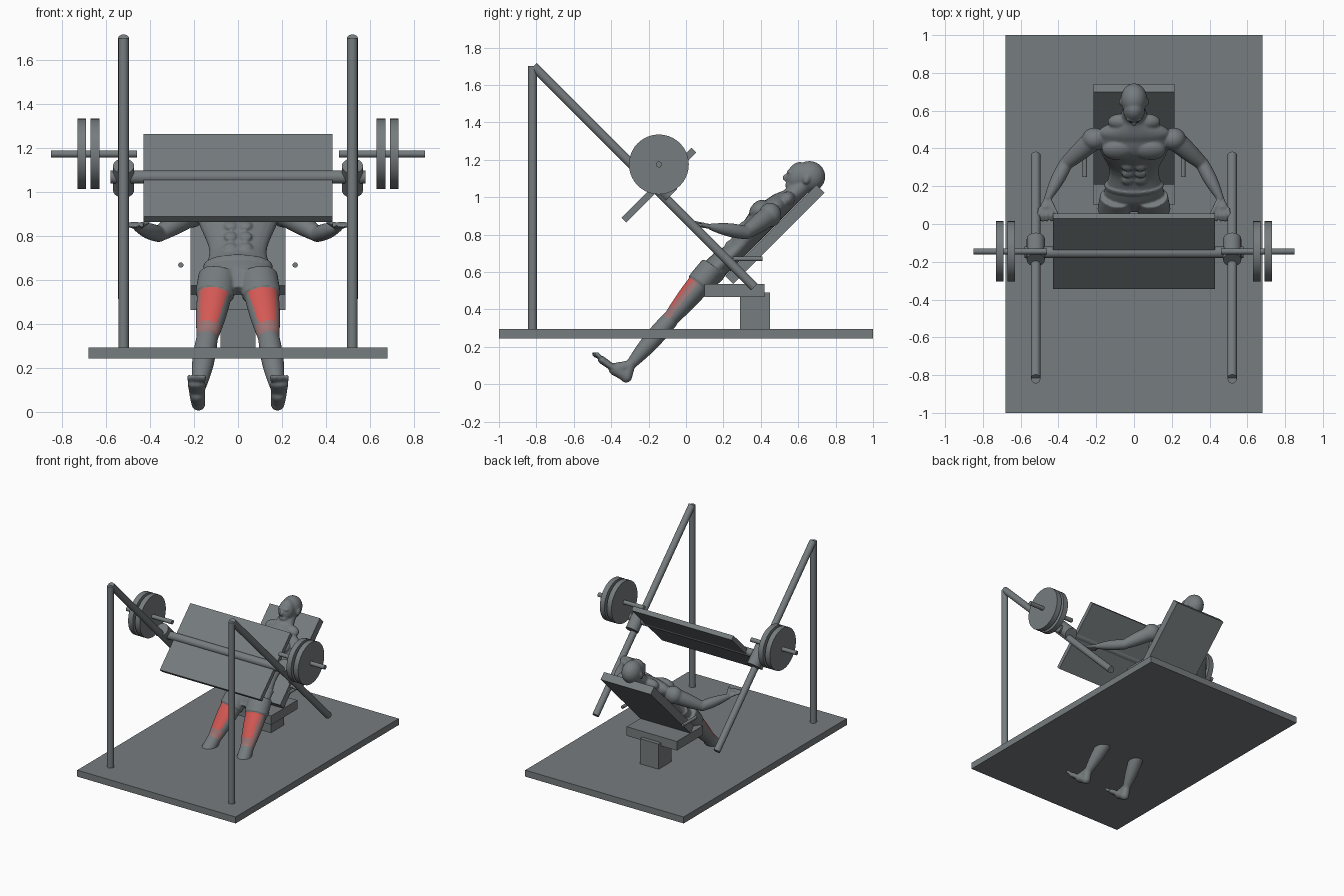
import bpy, bmesh, math
from mathutils import Vector, Matrix

default_cube = bpy.data.objects.get("Cube")
if default_cube:
    bpy.data.objects.remove(default_cube)


def material(name, red, green, blue):
    colour = (red, green, blue, 1)
    mat = bpy.data.materials.new(name)
    mat.use_nodes = True
    mat.diffuse_color = colour
    mat.node_tree.nodes["Principled BSDF"].inputs["Base Color"].default_value = colour
    return mat


GREY = material("slate_grey", .18, .2, .21)
RED = material("muscle_red", .66, .1, .09)
PALE = material("faded_red", .33, .17, .17)


def finish(name, bm):
    bmesh.ops.recalc_face_normals(bm, faces=bm.faces)
    mesh = bpy.data.meshes.new(name)
    bm.to_mesh(mesh)
    bm.free()
    mesh.materials.append(GREY)
    mesh.shade_smooth()
    mesh.set_sharp_from_angle(angle=math.radians(35))
    obj = bpy.data.objects.new(name, mesh)
    bpy.context.collection.objects.link(obj)
    return obj


def box(name, centre, size, tilt=0):
    bm = bmesh.new()
    place = Matrix.Translation(centre) @ Matrix.Rotation(math.radians(tilt), 4, 'X')
    bmesh.ops.create_cube(bm, size=1, matrix=place @ Matrix.Diagonal((*size, 1)))
    finish(name, bm)


def rod(name, start, end, radius):
    bm = bmesh.new()
    start, end = Vector(start), Vector(end)
    turn = (end - start).to_track_quat('Z', 'Y').to_matrix().to_4x4()
    place = Matrix.Translation(start.lerp(end, .5)) @ turn
    bmesh.ops.create_cone(bm, cap_ends=True, segments=40, radius1=radius, radius2=radius,
                          depth=(end - start).length, matrix=place)
    finish(name, bm)


# Platform, bench and foot plate
box("base_platform", (0, 0, .27), (1.36, 2, .05))
box("seat_post", (0, .37, .39), (.16, .16, .2))
box("seat_pad", (0, .26, .5), (.43, .32, .07))
box("back_rest", (0, .475, .8), (.43, .69, .06), 45)
box("foot_plate", (0, -.145, 1.065), (.86, .53, .035), 45)
rod("carriage_crossbar", (-.58, -.15, 1.07), (.58, -.15, 1.07), .03)

# Uprights, sloping rails and loaded bars on both sides
for side, sign in (("left", 1), ("right", -1)):
    def at(x, y, z):
        return sign * x, y, z

    def weight_bar(part, inner, outer, radius):
        rod(f"{side}_{part}", at(inner, -.145, 1.175), at(outer, -.145, 1.175), radius)

    rod(side + "_upright", at(.52, -.82, .29), at(.52, -.82, 1.7), .024)
    rod(side + "_rail", at(.52, -.815, 1.7), at(.52, .365, .52), .025)
    rod(side + "_sleeve", at(.52, -.19, 1.12), at(.52, -.08, 1.01), .048)
    rod(side + "_hand_grip", at(.26, .25, .67), at(.26, .41, .67), .012)
    weight_bar("weight_bar", .46, .85, .016)
    weight_bar("inner_weight", .63, .67, .16)
    weight_bar("outer_weight", .69, .73, .16)


# Figure: lofted limbs and ellipsoids, later fused into one skin
body = bmesh.new()
SIDES = 24


def loft(rings):
    """Join elliptic rings, each a centre with a half width and a half depth."""
    loops = []
    for index, (centre, width, depth) in enumerate(rings):
        ahead = rings[min(index + 1, len(rings) - 1)][0]
        behind = rings[max(index - 1, 0)][0]
        along = (ahead - behind).normalized()
        across = (Vector((1, 0, 0)) - along * along.x).normalized()
        outward = along.cross(across)
        angles = [math.tau * k / SIDES for k in range(SIDES)]
        loops.append([body.verts.new(centre + across * width * math.cos(angle)
                                     + outward * depth * math.sin(angle))
                      for angle in angles])
    for low, high in zip(loops, loops[1:]):
        for k in range(SIDES):
            body.faces.new((low[k - 1], low[k], high[k], high[k - 1]))
    body.faces.new(loops[0])
    body.faces.new(loops[-1])


def blob(centre, radii, tilt=0):
    place = Matrix.Translation(centre) @ Matrix.Rotation(math.radians(tilt), 4, 'X')
    bmesh.ops.create_uvsphere(body, u_segments=SIDES, v_segments=16, radius=1,
                              matrix=place @ Matrix.Diagonal((*radii, 1)))


def limb(start, end, start_radius, end_radius, bulge=0, flat=1):
    """Tapered limb with a muscle bulge and rounded ends."""
    rings = []
    for step in range(9):
        t = step / 8
        width = start_radius + (end_radius - start_radius) * t + bulge * math.sin(math.pi * t)
        rings.append((start.lerp(end, t), width, width * flat))
    loft(rings)
    for centre, radius in ((start, start_radius), (end, end_radius)):
        blob(centre, (radius, radius * flat, radius * flat))


def recline(x, up, out):
    """Point a distance up the back rest and out in front of it."""
    slope = math.sqrt(.5)
    return Vector((x, .205 + slope * (up - out), .575 + slope * (up + out)))


# Left arm and hand
shoulder = Vector((.21, .45, .905))
elbow = Vector((.36, .32, .81))
wrist = Vector((.455, .14, .84))
palm = Vector((.467, .09, .85))
limb(shoulder, elbow, .055, .035, bulge=.004)
limb(elbow, wrist, .036, .02, bulge=.008)
limb(wrist, palm, .02, .03, flat=.5)
blob(shoulder, (.065, .06, .065))
for finger in range(4):
    knuckle = palm + Vector((.02 * finger - .03, -.01, 0))
    middle = knuckle + Vector((.003 * finger, -.035, .008))
    tip = middle + Vector((0, -.025, -.012))
    limb(knuckle, middle, .011, .01)
    limb(middle, tip, .01, .009)
limb(wrist, palm + Vector((-.06, -.04, .015)), .014, .009)

# Left leg, foot and shorts
hip = Vector((.1, .105, .575))
knee = Vector((.14, -.09, .34))
ankle = Vector((.18, -.3, .1))
heel = Vector((.18, -.32, .04))
instep = Vector((.185, -.38, .08))
sole = Vector((.188, -.45, .13))
limb(hip, knee, .08, .049, bulge=.007, flat=.82)
limb(knee, ankle, .049, .028, bulge=.011, flat=.95)
limb(ankle, heel, .028, .032)
limb(ankle, instep, .028, .034)
limb(heel, instep, .032, .036, flat=.9)
limb(instep, sole, .036, .042, flat=.5)
for toe in range(5):
    blob(sole + Vector((.017 * toe - .034, .004 * toe - .035, .025)), (.01, .024, .012), -42)
loft([(hip.lerp(knee, t), .088, .072) for t in (-.2, 0, .18)])

# Left chest, stomach, seat and neck muscles, and the ear
blob(recline(.085, .385, .125), (.083, .06, .04), 45)
blob(recline(.08, -.03, .045), (.075, .08, .05), 45)
blob(recline(.07, .53, .055), (.07, .045, .04), 45)
for row in range(3):
    blob(recline(.034, .14 + .06 * row, .108 + .01 * row), (.03, .027, .014), 45)
blob((.07, .645, 1.095), (.01, .018, .027), -20)

# Mirrored right half
right = bmesh.ops.duplicate(body, geom=body.verts[:] + body.edges[:] + body.faces[:])
bmesh.ops.scale(body, vec=(-1, 1, 1),
                verts=[v for v in right["geom"] if isinstance(v, bmesh.types.BMVert)])

# Torso and neck: distance up the back rest, half width, half depth
torso = [Vector(row) for row in ((-.1, .12, .05), (0, .16, .065), (.16, .13, .055),
                                 (.38, .185, .075), (.46, .19, .065),
                                 (.56, .07, .05), (.68, .05, .05))]
rings = []
for low, high in zip(torso, torso[1:]):
    for step in range(6):
        t = step / 6
        up = low.lerp(high, t).x
        _, width, depth = low.lerp(high, t * t * (3 - 2 * t))
        rings.append((recline(0, up, depth), width, depth))
loft(rings)

# Waistband
loft([(recline(0, up, .063), .157, .068) for up in (.05, .075)])

# Head: cranium, face, chin, nose and brow
blob((0, .66, 1.11), (.07, .085, .083))
blob((0, .6, 1.11), (.058, .062, .08), -20)
blob((0, .56, 1.065), (.036, .03, .022))
blob((0, .533, 1.105), (.011, .018, .02), -20)
blob((0, .553, 1.135), (.045, .014, .01))

# Fuse the parts into one smooth skin
rough = finish("rough_figure", body)
fuse = rough.modifiers.new("fuse", 'REMESH')
fuse.mode = 'VOXEL'
fuse.voxel_size = .0065
soften = rough.modifiers.new("soften", 'SMOOTH')
soften.iterations = 4
graph = bpy.context.evaluated_depsgraph_get()
skin = bpy.data.meshes.new_from_object(rough.evaluated_get(graph))
bpy.data.objects.remove(rough)
skin.materials.clear()
for mat in (GREY, RED, PALE):
    skin.materials.append(mat)
skin.shade_smooth()

# Front thigh muscles, fading towards the knee and outer edge
thigh = knee - hip
front = Vector((0, thigh.z, -thigh.y)).normalized()
for face in skin.polygons:
    spot = Vector((abs(face.center.x), face.center.y, face.center.z)) - hip
    t = spot.dot(thigh) / thigh.length_squared
    if .2 < t < 1 and face.normal.dot(front) > .15:
        aside = spot.x - thigh.x * t
        if t < .8 and abs(aside) < .07 - .04 * t:
            face.material_index = 1
        elif t > .8 or aside > 0:
            face.material_index = 2
bpy.context.collection.objects.link(bpy.data.objects.new("human_figure", skin))
